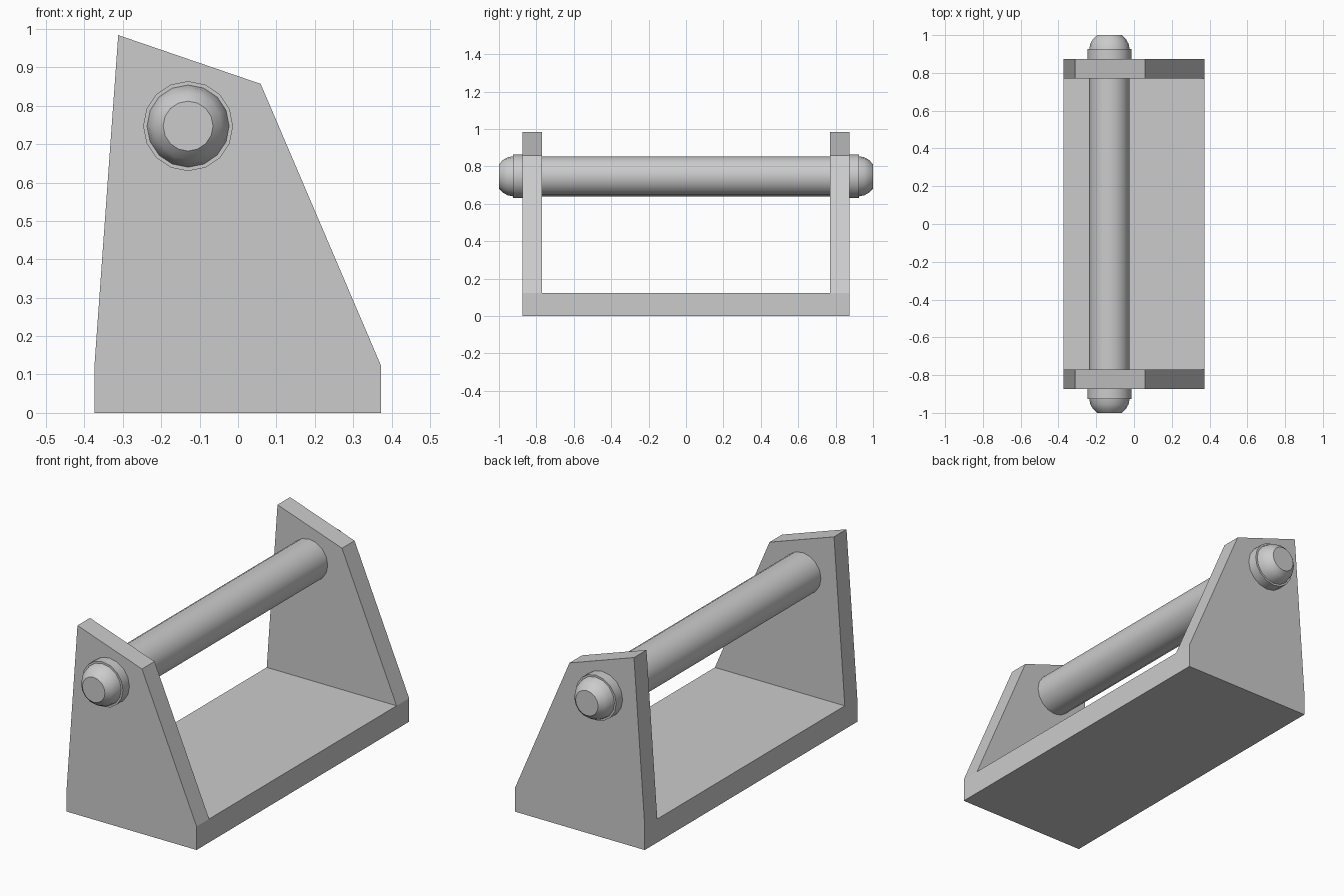
import bpy, bmesh, math

if "Cube" in bpy.data.objects:
    bpy.data.objects.remove(bpy.data.objects["Cube"])

PIN_X, PIN_Z, SIDES = -0.13, 0.747, 16


def finish(name, bm):
    bmesh.ops.recalc_face_normals(bm, faces=bm.faces)
    me = bpy.data.meshes.new(name)
    bm.to_mesh(me)
    bm.free()
    ob = bpy.data.objects.new(name, me)
    bpy.context.collection.objects.link(ob)
    return ob


def prism(name, profile, y0, y1):
    """Extrude an x/z outline along y."""
    bm = bmesh.new()
    face = bm.faces.new([bm.verts.new((x, y0, z)) for x, z in profile])
    ext = bmesh.ops.extrude_face_region(bm, geom=[face])
    moved = [v for v in ext["geom"] if isinstance(v, bmesh.types.BMVert)]
    bmesh.ops.translate(bm, verts=moved, vec=(0, y1 - y0, 0))
    return finish(name, bm)


def lathe(name, profile):
    """Capped turned solid around the pin axis, from (y, radius) pairs."""
    bm = bmesh.new()
    rings = []
    for y, r in profile:
        angles = [2 * math.pi * i / SIDES for i in range(SIDES)]
        rings.append([bm.verts.new((PIN_X + r * math.cos(a), y, PIN_Z + r * math.sin(a)))
                      for a in angles])
    for a, b in zip(rings, rings[1:]):
        for i in range(SIDES):
            j = (i + 1) % SIDES
            bm.faces.new((a[i], a[j], b[j], b[i]))
    bm.faces.new(rings[0])
    bm.faces.new(rings[-1])
    ob = finish(name, bm)
    bpy.ops.object.select_all(action='DESELECT')
    ob.select_set(True)
    bpy.context.view_layer.objects.active = ob
    bpy.ops.object.shade_smooth_by_angle(angle=math.radians(32))
    return ob


# Base plate between the two side plates
prism("base_plate", [(-0.374, 0), (0.373, 0), (0.373, 0.122), (-0.374, 0.122)], -0.77, 0.77)

# Tapered side plates
side = [(-0.374, 0), (0.373, 0), (0.373, 0.122), (0.059, 0.857), (-0.312, 0.984), (-0.374, 0.122)]
prism("front_side_plate", side, -0.873, -0.77)
prism("back_side_plate", side, 0.77, 0.873)

# Cross pin with a collar and rounded head at each end
half = [(0.82, 0.107), (0.82, 0.117), (0.926, 0.117), (0.926, 0.107),
        (0.955, 0.101), (0.979, 0.087), (1.0, 0.065)]
lathe("cross_pin", [(-y, r) for y, r in reversed(half)] + half)
